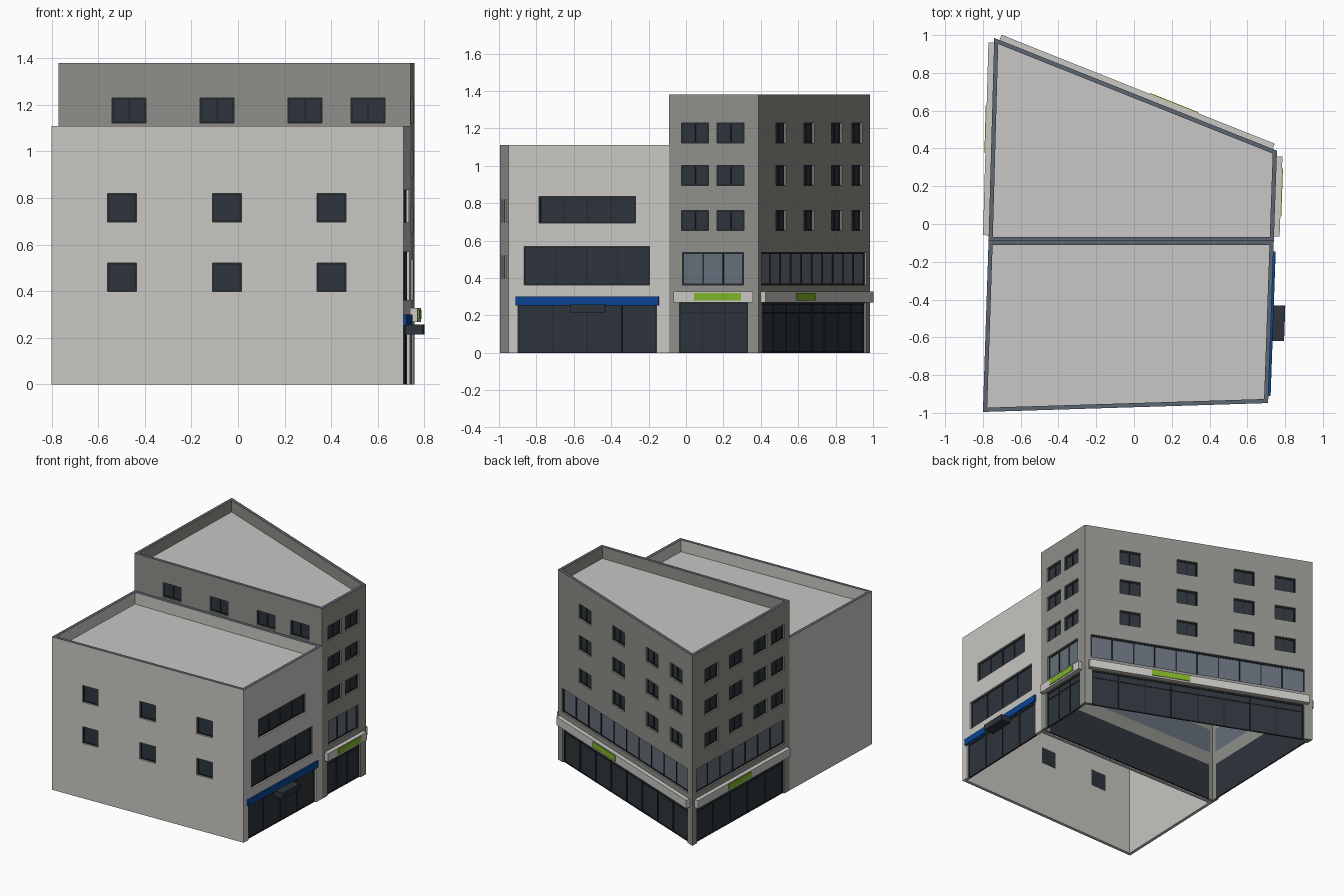
import bpy, bmesh, math
from mathutils import Vector, Matrix

if "Cube" in bpy.data.objects:
    bpy.data.objects.remove(bpy.data.objects["Cube"])


def mat(name, hexcol):
    m = bpy.data.materials.new(name)
    c = [int(hexcol[i:i + 2], 16) / 255 for i in (0, 2, 4)]
    m.diffuse_color = [x / 12.92 if x < 0.04 else ((x + 0.055) / 1.055) ** 2.4 for x in c] + [1]
    m.use_nodes = True
    m.node_tree.nodes["Principled BSDF"].inputs["Base Color"].default_value = m.diffuse_color
    return m


LIGHT = mat("light plaster", "cac8c4")
GREY = mat("grey plaster", "8f908a")
ROOF = mat("roof grey", "c8c7c5")
COPING = mat("slate coping", "5c6772")
DARK = mat("dark glass", "2d353b")
PANE = mat("slate glass", "656e79")
FRAME = mat("dark frame", "23292e")
GREEN = mat("green sign", "80b428")
BLUE = mat("blue sign", "0a4494")

T = 0.022        # wall thickness
RECESS = 0.016   # glass depth behind the facade


def finish(name, bm, mats, M=None):
    bmesh.ops.recalc_face_normals(bm, faces=bm.faces)
    me = bpy.data.meshes.new(name)
    bm.to_mesh(me)
    bm.free()
    for m in mats:
        me.materials.append(m)
    ob = bpy.data.objects.new(name, me)
    if M:
        ob.matrix_world = M
    bpy.context.collection.objects.link(ob)
    return ob


def boxes(name, M, items, material):
    """Join boxes given in wall space: (s0, s1, depth0, depth1, z0, z1)."""
    bm = bmesh.new()
    for s0, s1, d0, d1, z0, z1 in items:
        S = Matrix.Translation(((s0 + s1) / 2, (d0 + d1) / 2, (z0 + z1) / 2)) \
            @ Matrix.Diagonal((s1 - s0, d1 - d0, z1 - z0, 1))
        bmesh.ops.create_cube(bm, size=1, matrix=S)
    return finish(name, bm, [material], M)


class Wall:
    """Wall frame: local x runs left to right seen from outside, y goes inward."""

    def __init__(self, pts, i):
        prev, a, b, nxt = (Vector(pts[(i + k) % 4]) for k in (-1, 0, 1, 2))
        u = (b - a).normalized()
        self.L = (b - a).length
        self.m0 = T / math.tan((prev - a).angle(b - a) / 2)   # mitres
        self.m1 = T / math.tan((a - b).angle(nxt - b) / 2)
        self.M = Matrix(((u.x, -u.y, 0, a.x), (u.y, u.x, 0, a.y), (0, 0, 1, 0), (0, 0, 0, 1)))

    def build(self, name, h, material, holes):
        """holes: (s0, s1, z0, z1, glass material, pane count, transom z or None)"""
        xs = sorted({0, self.L, *[v for o in holes for v in o[:2]]})
        zs = sorted({0, h, *[v for o in holes for v in o[2:4]]})
        bm = bmesh.new()
        g = [[bm.verts.new((x, 0, z)) for z in zs] for x in xs]
        for i in range(len(xs) - 1):
            for j in range(len(zs) - 1):
                cx, cz = (xs[i] + xs[i + 1]) / 2, (zs[j] + zs[j + 1]) / 2
                if not any(o[0] < cx < o[1] and o[2] < cz < o[3] for o in holes):
                    bm.faces.new((g[i][j], g[i + 1][j], g[i + 1][j + 1], g[i][j + 1]))
        ret = bmesh.ops.extrude_face_region(bm, geom=bm.faces[:], use_keep_orig=True)
        for v in ret["geom"]:
            if isinstance(v, bmesh.types.BMVert):
                v.co.y = T
                v.co.x = min(max(v.co.x, self.m0), self.L - self.m1)
        bmesh.ops.delete(bm, geom=[v for v in bm.verts if not v.link_faces], context='VERTS')
        # slate coping on the parapet top
        for f in bm.faces:
            if all(v.co.z > h - 1e-4 for v in f.verts):
                f.material_index = 1
        finish(name + "_wall", bm, [material, COPING], self.M)
        # glass and mullions
        for glass in (DARK, PANE):
            p = [(o[0], o[1], RECESS, T, o[2], o[3]) for o in holes if o[4] == glass]
            if p:
                boxes(name + "_" + glass.name.replace(" ", "_"), self.M, p, glass)
        bars, w = [], 0.004
        for s0, s1, z0, z1, _, n, transom in holes:
            for k in range(n + 1):
                s = s0 + w + (s1 - s0 - 2 * w) * k / n
                bars.append((s - w, s + w, RECESS - 0.005, RECESS + 0.001, z0, z1))
            for z in [z0 + w, z1 - w] + ([transom] if transom else []):
                bars.append((s0, s1, RECESS - 0.004, RECESS + 0.001, z - w, z + w))
        if bars:
            boxes(name + "_frames", self.M, bars, FRAME)


def roof(name, pts, walls, z):
    bm = bmesh.new()
    bm.faces.new([bm.verts.new(w.M @ Vector((w.m0, T, z))) for w in walls])
    ob = finish(name, bm, [ROOF])
    if ob.data.polygons[0].normal.z < 0:
        ob.data.flip_normals()


# ---- low building -------------------------------------------------------
A = [(-0.80, -0.995), (0.71, -0.948), (0.74, -0.09), (-0.77, -0.09)]
HA = 1.11
wa = [Wall(A, i) for i in range(4)]
front = [(x + 0.80, x + 0.925, z, z + 0.122, DARK, 1, None)
         for x in (-0.56, -0.11, 0.34) for z in (0.398, 0.697)]
east = [(0.163, 0.678, 0.695, 0.835, DARK, 4, None),
        (0.083, 0.753, 0.363, 0.568, DARK, 4, None),
        (0.05, 0.79, 0, 0.258, DARK, 4, None)]
for w, name, holes in zip(wa, ("front", "east", "north", "west"), (front, east, [], [])):
    w.build("low_block_" + name, HA, LIGHT, holes)
roof("low_block_roof", A, wa, HA - 0.085)
boxes("blue_fascia", wa[1].M, [(0.038, 0.803, -0.012, 0.002, 0.253, 0.30)], BLUE)
boxes("entrance_canopy", wa[1].M, [(0.33, 0.518, -0.073, 0.002, 0.215, 0.257)], DARK)

# ---- tall corner building -----------------------------------------------
B = [(-0.77, -0.09), (0.74, -0.09), (0.757, 0.388), (-0.74, 0.985)]
HB = 1.38
wb = [Wall(B, i) for i in range(4)]
four = (0.2, 0.45, 0.70, 0.88)
specs = (("south", four, 9, None), ("east", (0.288, 0.685), 3, (0.135, 0.385)),
         ("north", four, 10, (0.465, 0.735)), ("west", four, 7, (0.36, 0.61)))
for w, (name, cols, n, sign) in zip(wb, specs):
    name = "tall_block_" + name
    L = w.L
    holes = [(c * L - 0.073, c * L + 0.073, z, z + 0.107, DARK, 2, None)
             for c in cols for z in (0.654, 0.894, 1.122)]
    e = 0.07 if n == 3 else 0.045
    holes.append((e, L - e - 0.01, 0.363, 0.537, PANE, n, None))      # first floor glazing
    holes.append((0.055, L - 0.06, 0, 0.265, DARK, max(3, n - 2), 0.215))  # shopfront
    w.build(name, HB, GREY, holes)
    # sign band with green panel
    if sign:
        boxes(name + "_sign_band", w.M, [(0.025, L - 0.03, -0.03, 0.002, 0.268, 0.327)], LIGHT)
        boxes(name + "_green_panel", w.M, [(*sign, -0.035, -0.029, 0.28, 0.32)], GREEN)
roof("tall_block_roof", B, wb, HB - 0.085)
